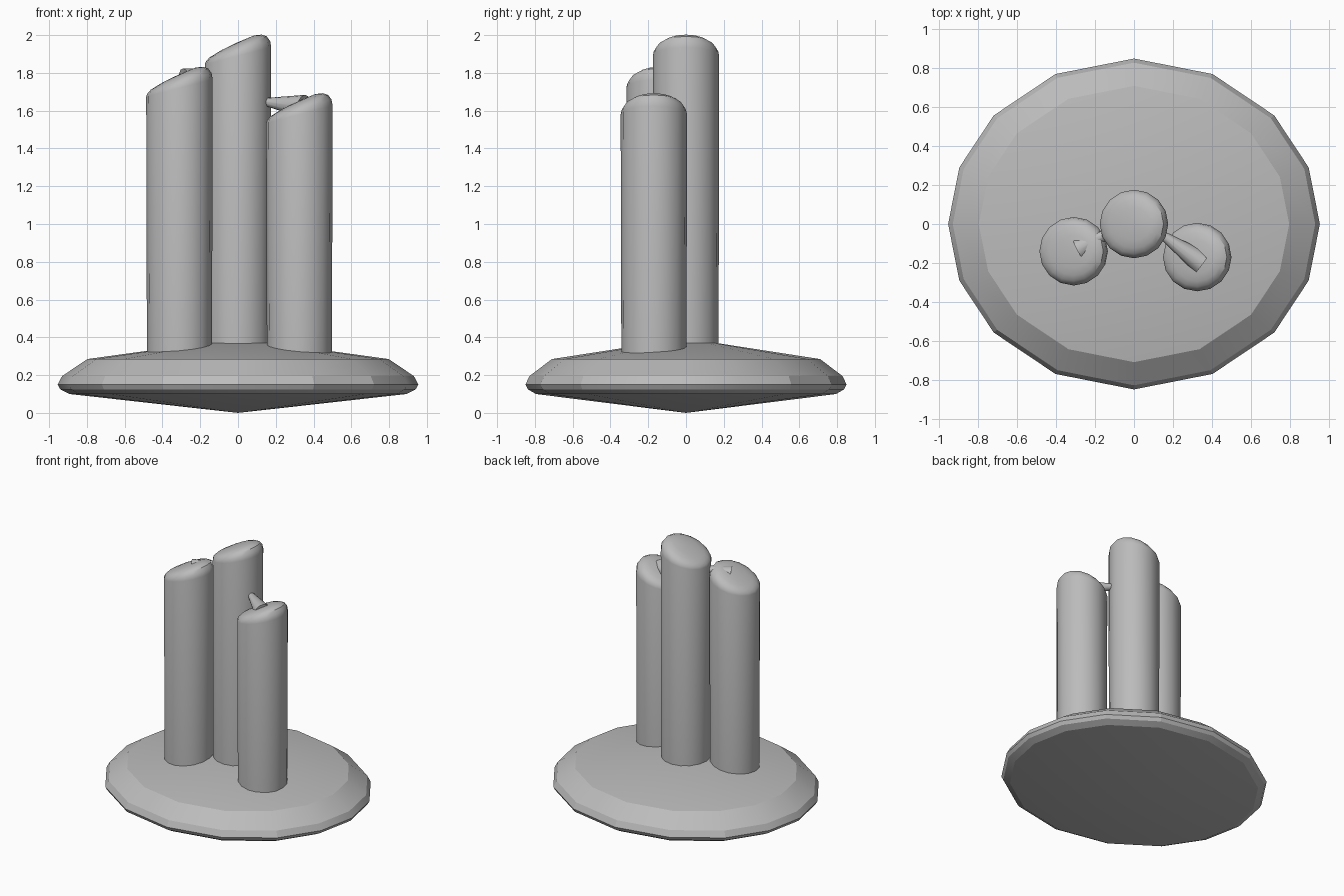
import bpy, bmesh, math
from mathutils import Vector

if "Cube" in bpy.data.objects:
    bpy.data.objects.remove(bpy.data.objects["Cube"])

grey = bpy.data.materials.new("stone grey")
grey.use_nodes = True
colour = (0.5, 0.5, 0.5, 1)
grey.diffuse_color = colour
grey.node_tree.nodes["Principled BSDF"].inputs["Base Color"].default_value = colour


def skin(name, rings, low=None, high=None, smooth=30):
    """Join rings of points into a closed skin, with optional end points."""
    bm = bmesh.new()
    loops = [[bm.verts.new(p) for p in ring] for ring in rings]
    n = len(loops[0])
    for a, b in zip(loops, loops[1:]):
        for i in range(n):
            j = (i + 1) % n
            bm.faces.new((a[i], a[j], b[j], b[i]))
    for loop, tip in ((loops[0], low), (loops[-1], high)):
        if tip is None:
            bm.faces.new(loop)
        else:
            v = bm.verts.new(tip)
            for i in range(n):
                bm.faces.new((loop[i], loop[(i + 1) % n], v))
    bmesh.ops.recalc_face_normals(bm, faces=bm.faces)
    mesh = bpy.data.meshes.new(name)
    bm.to_mesh(mesh)
    bm.free()
    mesh.materials.append(grey)
    obj = bpy.data.objects.new(name, mesh)
    bpy.context.collection.objects.link(obj)
    bpy.ops.object.select_all(action="DESELECT")
    obj.select_set(True)
    bpy.context.view_layer.objects.active = obj
    bpy.ops.object.shade_smooth_by_angle(angle=math.radians(smooth))
    return obj


# Oval base: sixteen sides, shallow cone above and below
quarter = [0, 20, 41, 65]
angles = quarter + [90] + [180 - a for a in quarter[:0:-1]]
angles = [math.radians(a) for a in angles + [a + 180 for a in angles]]
profile = [(0.935, 0.10), (0.985, 0.125), (1, 0.15), (0.975, 0.195), (0.835, 0.285)]
skin("base",
     [[(0.955 * s * math.cos(a), 0.85 * s * math.sin(a), z) for a in angles]
      for s, z in profile],
     low=(0, 0, 0), high=(0, 0, 0.395), smooth=20)

# Columns with slanted, rounded tops: (radius, drop below peak, slope)
cap = [(0.176, 0.11, 0.26), (0.17, 0.085, 0.32),
       (0.152, 0.063, 0.37), (0.125, 0.05, 0.42), (0.085, 0.04, 0.45)]


def column(name, x, y, peak):
    turn = [math.tau * i / 16 for i in range(16)]
    rings = [[(x + 0.172 * math.cos(a), y + 0.172 * math.sin(a), 0.2) for a in turn]]
    for r, drop, slope in cap:
        rings.append([(x + r * math.cos(a), y + r * math.sin(a),
                       peak - drop + slope * r * math.cos(a)) for a in turn])
    skin(name, rings, high=(x, y, peak - 0.037))


column("middle_column", 0, 0, 2.0)
column("right_column", -0.31, -0.14, 1.83)
column("left_column", 0.325, -0.17, 1.69)


# Tapered links reaching from the outer columns to the middle one
def link(name, start, end, r0, r1):
    start, end = Vector(start), Vector(end)
    turn = (end - start).to_track_quat("Z", "Y")
    rings = [[c + turn @ Vector((r * math.cos(a), r * math.sin(a), 0))
              for a in (math.tau * i / 12 for i in range(12))]
             for c, r in ((start, r0), (end, r1))]
    skin(name, rings)


link("left_link", (0.35, -0.2, 1.622), (0.13, -0.045, 1.648), 0.062, 0.018)
link("right_link", (-0.28, -0.13, 1.765), (-0.13, -0.045, 1.805), 0.06, 0.018)
